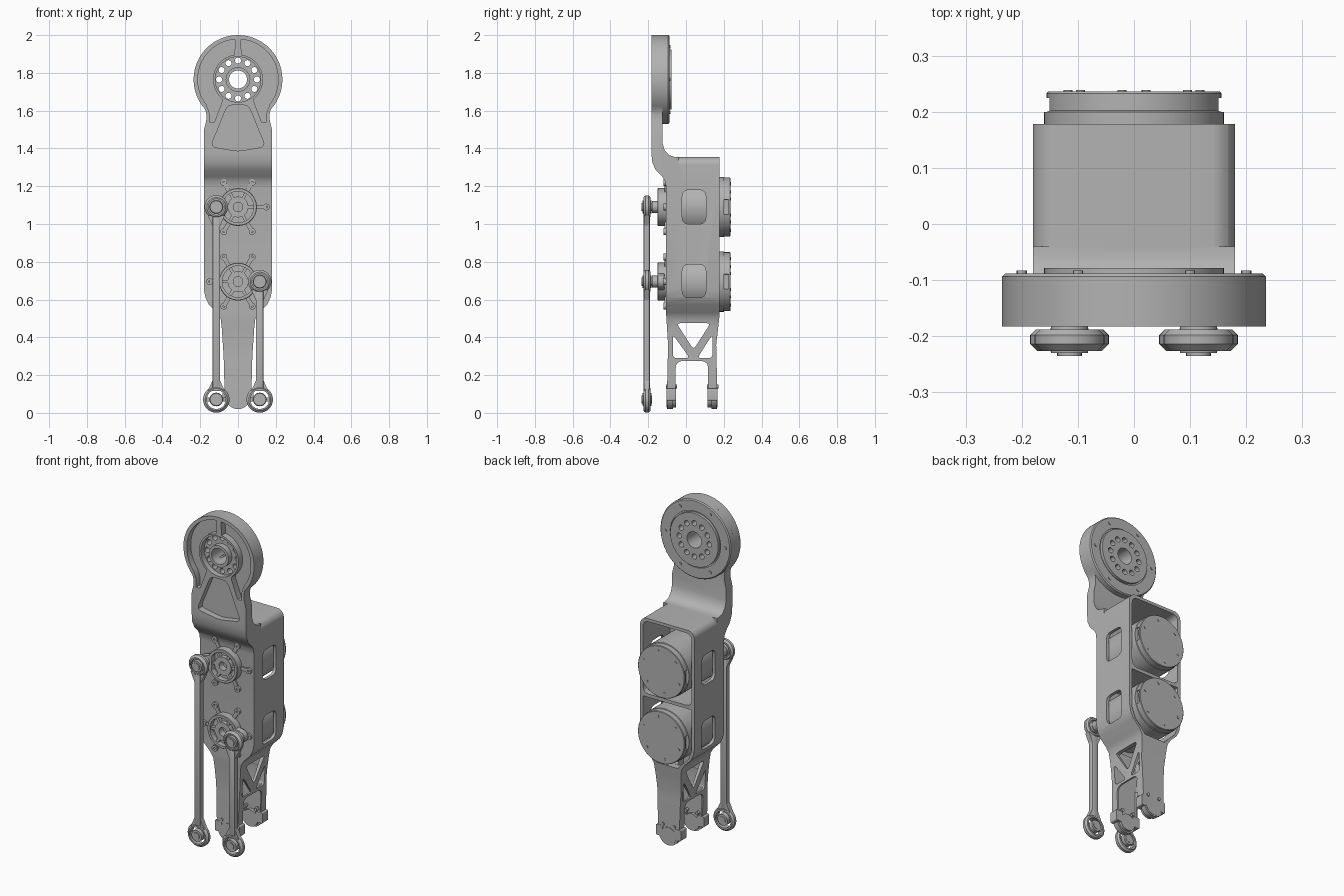
import bpy, bmesh
from math import sin, cos, pi, radians
from mathutils import Vector

cube = bpy.data.objects.get("Cube")
if cube:
    bpy.data.objects.remove(cube)

metal = bpy.data.materials.new("grey metal")
metal.use_nodes = True
grey = (0.45, 0.45, 0.45, 1)
metal.diffuse_color = grey
metal.node_tree.nodes["Principled BSDF"].inputs["Base Color"].default_value = grey
parts = []


def finish(name, bm):
    bmesh.ops.remove_doubles(bm, verts=bm.verts, dist=1e-5)
    bmesh.ops.recalc_face_normals(bm, faces=bm.faces)
    me = bpy.data.meshes.new(name)
    bm.to_mesh(me)
    bm.free()
    me.materials.append(metal)
    ob = bpy.data.objects.new(name, me)
    bpy.context.collection.objects.link(ob)
    parts.append(ob)
    return ob


def prism(name, pts, lo, hi, axis="y", bevel=0):
    """Extrude a 2D outline along x (outline in y,z) or y (outline in x,z)."""
    bm = bmesh.new()
    place = (lambda a, b, d: (a, d, b)) if axis == "y" else (lambda a, b, d: (d, a, b))
    low = [bm.verts.new(place(a, b, lo)) for a, b in pts]
    high = [bm.verts.new(place(a, b, hi)) for a, b in pts]
    caps = [bm.faces.new(low), bm.faces.new(high)]
    n = len(pts)
    for i in range(n):
        j = (i + 1) % n
        bm.faces.new((low[i], low[j], high[j], high[i]))
    if bevel:
        rim = [e for f in caps for e in f.edges]
        bmesh.ops.bevel(bm, geom=rim, offset=bevel, segments=2, profile=0.5, affect="EDGES")
    return finish(name, bm)


def lathe(name, profile, x, z, n=48):
    """Revolve a closed (radius, y) profile about a y-directed axis."""
    bm = bmesh.new()
    rings = [[bm.verts.new((x + r * cos(2 * pi * i / n), y, z + r * sin(2 * pi * i / n)))
              for r, y in profile] for i in range(n)]
    m = len(profile)
    for i in range(n):
        a, b = rings[i], rings[(i + 1) % n]
        for k in range(m):
            j = (k + 1) % m
            if profile[k][0] or profile[j][0]:
                bm.faces.new((a[k], a[j], b[j], b[k]))
    return finish(name, bm)


def disc(name, r, lo, hi, x, z, n=32):
    return lathe(name, [(0, lo), (r, lo), (r, hi), (0, hi)], x, z, n)


def rounded(pts, r, n=5):
    """Round each corner of a polygon with a small curve."""
    out = []
    for i, p in enumerate(pts):
        p, a, b = Vector(p), Vector(pts[i - 1]), Vector(pts[(i + 1) % len(pts)])
        s = p + (a - p).normalized() * min(r, (a - p).length * 0.45)
        e = p + (b - p).normalized() * min(r, (b - p).length * 0.45)
        for k in range(n):
            t = k / (n - 1)
            out.append(tuple(s * (1 - t) ** 2 + p * 2 * t * (1 - t) + e * t * t))
    return out


def rect(a0, a1, b0, b1, r=0.02):
    return rounded([(a0, b0), (a1, b0), (a1, b1), (a0, b1)], r)


def arc(r, a0, a1, x=0, z=0, n=24):
    ang = [radians(a0 + (a1 - a0) * i / n) for i in range(n + 1)]
    return [(x + r * cos(t), z + r * sin(t)) for t in ang]


def mirror(pts):
    return [(-a, b) for a, b in reversed(pts)]


def boolean(targets, cutters, op="DIFFERENCE"):
    for ob in targets:
        for c in cutters:
            m = ob.modifiers.new("cut", "BOOLEAN")
            m.operation, m.solver, m.object = op, "EXACT", c
        bpy.context.view_layer.update()
        dg = bpy.context.evaluated_depsgraph_get()
        me = bpy.data.meshes.new_from_object(ob.evaluated_get(dg))
        ob.modifiers.clear()
        ob.data = me
    for c in cutters:
        parts.remove(c)
        bpy.data.objects.remove(c)


HEAD, UPPER, LOWER = 1.765, 1.09, 0.695

# Main frame: side profile crossed with the front outline
side = [(-0.183, 2.1), (-0.183, 1.37), (-0.178, 1.325), (-0.16, 1.285), (-0.125, 1.25),
        (-0.11, 1.225), (-0.105, 1.19), (-0.105, 0.52), (-0.095, 0.36), (-0.1, 0.14), (-0.1, 0.0),
        (0.165, 0.0), (0.165, 0.14), (0.16, 0.36), (0.178, 0.52), (0.178, 1.355), (-0.06, 1.355),
        (-0.09, 1.365), (-0.113, 1.39), (-0.125, 1.43), (-0.125, 2.1)]
half = arc(0.235, 90, -42, 0, HEAD) + [
    (0.168, 1.585), (0.168, 1.55), (0.18, 1.5), (0.18, 0.65), (0.172, 0.61), (0.155, 0.575),
    (0.11, 0.53), (0.092, 0.5), (0.086, 0.45), (0.076, 0.3), (0.072, 0.15)]
half += arc(0.065, 0, -90, 0, 0.085, 10)
frame = prism("main_frame", side, -0.3, 0.3, "x")
outline = prism("outline", half[1:] + mirror(half)[1:-1] + [(0, HEAD + 0.235)], -0.4, 0.4)
boolean([frame], [outline], "INTERSECT")

# Hollows: motor bays, leg channel, side windows, truss openings, leg arch
bay = [(0.162, 0.882), (0.162, 0.64), (0.14, 0.578), (0.095, 0.535), (0.07, 0.505)]
cuts = [prism("bay_cut", rect(-0.162, 0.162, 0.902, 1.337, 0.04), -0.08, 0.4),
        prism("bay_cut", bay + mirror(bay), -0.08, 0.4),
        prism("channel_cut", [(-0.065, -0.1), (0.065, -0.1), (0.065, 0.54), (-0.065, 0.54)], -0.068, 0.135),
        prism("arch_cut", rounded([(-0.055, -0.1), (0.117, -0.1), (0.117, 0.275), (-0.055, 0.275)], 0.04),
              -0.4, 0.4, "x")]
for z0, z1 in ((1.0, 1.18), (0.61, 0.785)):
    cuts.append(prism("window_cut", rect(-0.02, 0.105, z0, z1, 0.035), -0.4, 0.4, "x"))
for tri in ([(-0.05, 0.475), (0.13, 0.475), (0.04, 0.335)],
            [(-0.07, 0.415), (-0.07, 0.29), (0.02, 0.29)],
            [(0.14, 0.415), (0.14, 0.29), (0.06, 0.29)]):
    cuts.append(prism("truss_cut", rounded(tri, 0.022), -0.4, 0.4, "x"))
corner = [(0.2, 1.38), (0.2, 1.31)] + arc(0.045, 0, 90, 0.1355, 1.3105, 8) + [(0.13, 1.38)]
cuts += [prism("corner_cut", c, -0.04, 0.4) for c in (corner, mirror(corner))]
boolean([frame], cuts)

# Head joint: rear flange and raised output face
flange = lathe("head_flange", [(0, -0.126), (0.235, -0.126), (0.235, -0.094), (0.229, -0.088), (0.168, -0.088),
                               (0.168, -0.095), (0.16, -0.095), (0.16, -0.078), (0, -0.078)], 0, HEAD, 64)
ring_pocket = arc(0.213, 94, 218, 0, HEAD) + [(-0.152, 1.59), (-0.15, 1.54), (-0.125, 1.54), (-0.085, 1.645)]
ring_pocket += arc(0.132, 230, 98, 0, HEAD)
neck_pocket = rounded([(-0.055, 1.63), (-0.145, 1.41), (0, 1.385), (0.145, 1.41), (0.055, 1.63)], 0.03)
cuts = [prism("pocket_cut", p, -0.3, -0.145) for p in (ring_pocket, mirror(ring_pocket), neck_pocket)]
cuts += [lathe("cup_cut", [(0.065, -0.3), (0.12, -0.3), (0.12, -0.15), (0.065, -0.15)], 0, HEAD),
         disc("bore_cut", 0.048, -0.3, 0, 0, HEAD)]
for x, z in arc(0.1, 30, 360, 0, HEAD, 11):
    cuts.append(disc("bolt_hole_cut", 0.016, -0.3, 0, x, z, 16))
boolean([frame, flange], cuts)
for x, z in arc(0.2, 0, 300, 0, HEAD, 5):
    disc("flange_screw", 0.009, -0.09, -0.083, x, z, 12)


def crank(z, d):
    """Motor, output hub and crank, with its pin on side d."""
    motor = lathe("motor", [(0, -0.085), (0.16, -0.085), (0.16, 0.2), (0.156, 0.202), (0.156, 0.233),
                            (0.153, 0.236), (0, 0.236)], 0, z, 64)
    boolean([motor], [prism("notch_cut", rect(s - 0.014, s + 0.014, z - 0.04, z + 0.04, 0.005), 0.2, 0.225)
                      for s in (-0.155, 0.155)])
    for x, h in arc(0.125, 20, 320, 0, z, 5):
        disc("motor_screw", 0.008, 0.23, 0.239, x, h, 12)
    lathe("output_hub", [(0.025, -0.1), (0.1, -0.1), (0.1, -0.147), (0.097, -0.15), (0.083, -0.15),
                         (0.083, -0.12), (0.055, -0.12), (0.055, -0.145), (0.025, -0.145)], 0, z)
    for i in range(6):
        a = radians(60 * i)
        u, v = Vector((cos(a), sin(a))), Vector((-sin(a), cos(a)))
        c = Vector((0, z))
        spoke = [c + u * r + v * w for r, w in ((0.05, -0.008), (0.09, -0.008), (0.09, 0.008), (0.05, 0.008))]
        prism("hub_spoke", spoke, -0.14, -0.115)
        lug = [c + u * r + v * w for r, w in ((0.095, -0.011), (0.15, -0.011), (0.15, 0.011), (0.095, 0.011))]
        prism("mount_lug", lug, -0.113, -0.1)
        p = c + u * 0.15
        lathe("lug_screw", [(0.006, -0.1), (0.018, -0.1), (0.018, -0.118), (0.006, -0.118)], p.x, p.y, 16)
    arm = arc(0.036, -90, 90, 0.115, z, 12) + [(0.07, z + 0.05), (0.07, z - 0.05)]
    prism("crank_arm", arm if d > 0 else mirror(arm), -0.15, -0.115, bevel=0.004)
    disc("crank_pin", 0.022, -0.235, -0.14, 0.115 * d, z, 24)
    disc("crank_spacer", 0.032, -0.18, -0.15, 0.115 * d, z, 24)


def push_rod(x, top):
    """Connecting rod with a bearing eye at each end."""
    base = 0.071
    for z, r, web in ((base, 0.07, False), (top, 0.062, True)):
        h = r - 0.02
        lathe("rod_eye", [(h, -0.188), (r - 0.01, -0.188), (r, -0.198), (r, -0.214), (r - 0.012, -0.226),
                          (h, -0.226)], x, z)
        lathe("bearing_race", [(0.015, -0.182), (0.033, -0.182), (0.036, -0.207), (0.033, -0.23),
                               (0.015, -0.23)], x, z, 32)
        disc("bearing_bolt", 0.02, -0.235, -0.18, x, z, 24)
        if web:
            disc("bearing_web", h + 0.002, -0.212, -0.2, x, z)
        else:
            prism("bearing_bar", rect(x - h, x + h, z - 0.01, z + 0.01, 0.003), -0.214, -0.2)
    prism("rod_bar", [(x - 0.021, base + 0.058), (x + 0.021, base + 0.058), (x + 0.021, top - 0.05),
                      (x - 0.021, top - 0.05)], -0.226, -0.19, bevel=0.008)
    for z, s in ((base, 1), (top, -1)):
        gusset = [(x - 0.045, z + s * 0.045), (x + 0.045, z + s * 0.045), (x + 0.02, z + s * 0.1),
                  (x - 0.02, z + s * 0.1)]
        prism("rod_gusset", gusset, -0.222, -0.192)


for z, d in ((UPPER, -1), (LOWER, 1)):
    crank(z, d)
    push_rod(0.115 * d, z)

# Ankle forks at the tip of each leg
for lo, hi in ((-0.102, -0.052), (0.114, 0.167)):
    disc("ankle_boss", 0.05, lo, hi, 0, 0.078)
    for s in (-1, 1):
        prism("ankle_wing", rect(s * 0.06 - 0.022, s * 0.06 + 0.022, 0.065, 0.13, 0.008), lo, hi)
        disc("ankle_screw", 0.01, lo - 0.004, hi + 0.004, s * 0.038, 0.14, 12)

# Smooth round surfaces, keep edges crisp
for ob in bpy.context.view_layer.objects:
    ob.select_set(ob in parts)
bpy.context.view_layer.objects.active = frame
bpy.ops.object.shade_smooth_by_angle(angle=radians(30))
